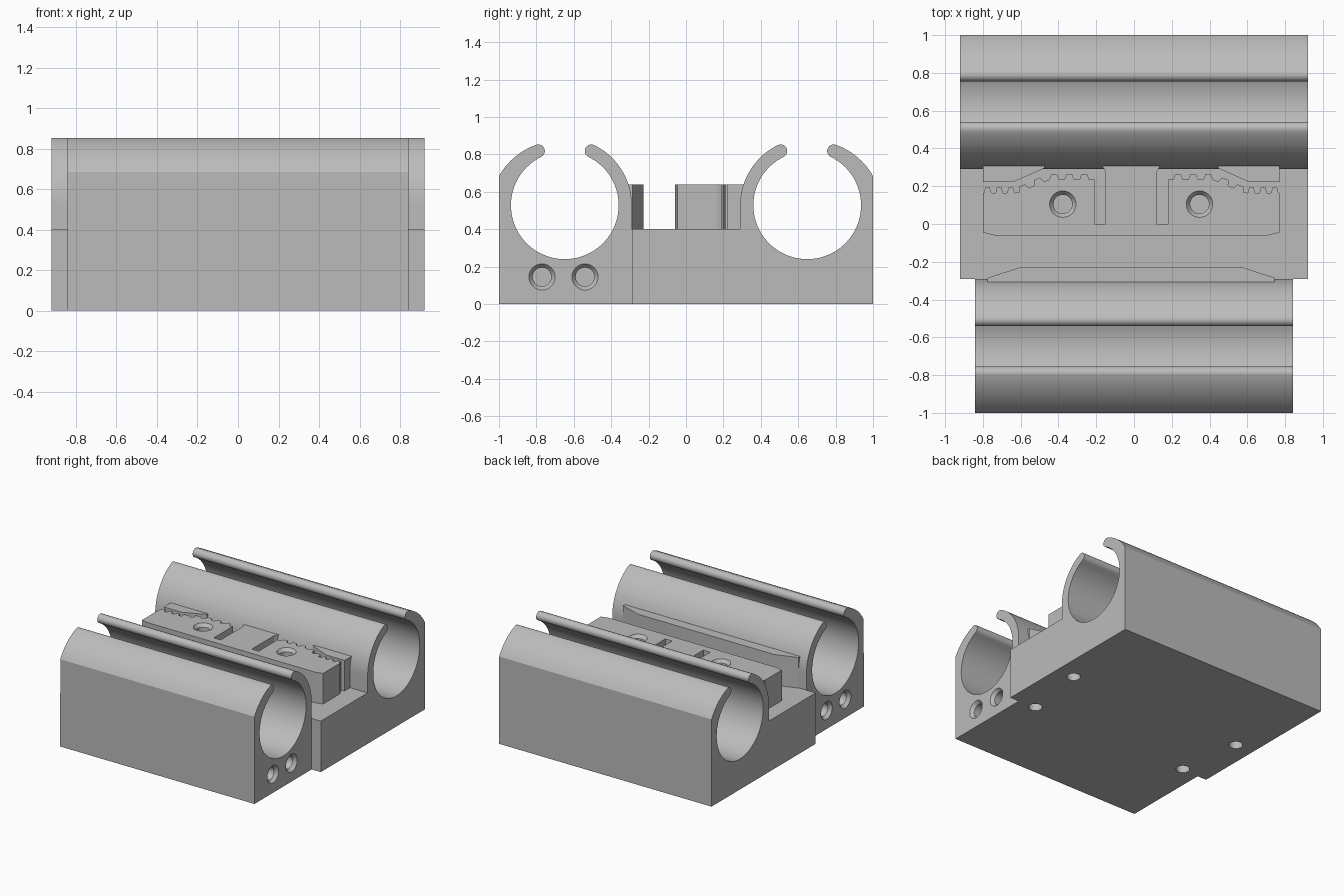
import bpy, bmesh
from math import sin, cos, radians, hypot
from mathutils import Vector

cube = bpy.data.objects.get("Cube")
if cube:
    bpy.data.objects.remove(cube, do_unlink=True)

grey = bpy.data.materials.new("plastic grey")
grey.use_nodes = True
grey.diffuse_color = (0.5, 0.5, 0.5, 1)
grey.node_tree.nodes["Principled BSDF"].inputs["Base Color"].default_value = (0.5, 0.5, 0.5, 1)


def finish(name, bm):
    bmesh.ops.recalc_face_normals(bm, faces=bm.faces)
    mesh = bpy.data.meshes.new(name)
    bm.to_mesh(mesh)
    bm.free()
    mesh.materials.append(grey)
    ob = bpy.data.objects.new(name, mesh)
    bpy.context.collection.objects.link(ob)
    return ob


def prism(name, pts, lo, hi, axis):
    """Extrude an outline along x (points are y, z) or z (points are x, y)."""
    bm = bmesh.new()
    place = (lambda p: (lo, *p)) if axis == "x" else (lambda p: (*p, lo))
    face = bm.faces.new([bm.verts.new(place(p)) for p in pts])
    ext = bmesh.ops.extrude_face_region(bm, geom=[face])
    step = Vector((hi - lo, 0, 0)) if axis == "x" else Vector((0, 0, hi - lo))
    bmesh.ops.translate(bm, vec=step, verts=[v for v in ext["geom"] if isinstance(v, bmesh.types.BMVert)])
    return finish(name, bm)


def arc(c, r0, r1, a0, a1, n):
    pts = []
    for i in range(n + 1):
        t = i / n
        a, r = radians(a0 + (a1 - a0) * t), r0 + (r1 - r0) * t
        pts.append((c[0] + r * cos(a), c[1] + r * sin(a)))
    return pts


# Open bearing clip, measured outward from the middle
CENTRE, BORE, OUTER, GAP = (0.648, 0.528), 0.288, 0.358, 26
MID, TIP = (BORE + OUTER) / 2, (OUTER - BORE) / 2


def clip_profile(start):
    out_a, in_a = 90 - GAP, 90 + GAP
    tip = lambda a: (CENTRE[0] + MID * cos(radians(a)), CENTRE[1] + MID * sin(radians(a)))
    pts = start + [(1, 0)]
    pts += arc(CENTRE, 0.385, OUTER, 24, out_a, 16)
    pts += arc(tip(out_a), TIP, TIP, out_a, out_a + 180, 10)[1:]
    pts += arc(CENTRE, BORE, BORE, out_a, in_a - 360, 64)[1:]
    pts += arc(tip(in_a), TIP, TIP, in_a + 180, in_a + 360, 10)[1:]
    pts += arc(CENTRE, OUTER, OUTER, in_a, 180, 20)[1:]
    return pts


FRONT_X, BACK_X, DECK, TOP = 0.843, 0.922, 0.4, 0.64
front = clip_profile([(0.29, 0)])
front_holder = prism("front_bearing_holder", [(-u, z) for u, z in front], -FRONT_X, FRONT_X, "x")
back = clip_profile([(0.29, DECK), (-0.29, DECK), (-0.29, 0)])
back_holder = prism("back_bearing_holder_and_deck", back, -BACK_X, BACK_X, "x")

# Belt clamp block with toothed back edges
SHIFT = -0.015
path = [(0.785, 0.165), (0.60, 0.165), (0.44, 0.235), (0.2, 0.235)]
teeth = []
for (x0, y0), (x1, y1) in zip(path, path[1:]):
    length = hypot(x1 - x0, y1 - y0)
    dx, dy = (x1 - x0) / length, (y1 - y0) / length
    count = round(length / 0.07)
    pitch = length / count
    for i in range(count):
        for part, h in ((0.08, 0), (0.2, 0.027), (0.6, 0.027), (0.72, 0)):
            d = (i + part) * pitch
            teeth.append((x0 + dx * d + dy * h, y0 + dy * d - dx * h))
half = [(0.725, -0.06), (0.785, -0.045), path[0]] + teeth
half += [(0.195, 0.235), (0.195, 0), (0.135, 0), (0.135, 0.275), (0.155, 0.31)]
outline = [(SHIFT + x, y) for x, y in half] + [(SHIFT - x, y) for x, y in reversed(half)]
belt_clamp = prism("belt_clamp", outline, DECK - 0.02, TOP, "z")

# Guides beside the belt, and the front stop plate
for side, label in ((1, "left"), (-1, "right")):
    wedge = [(0.785, 0.32), (0.785, 0.222), (0.625, 0.222), (0.46, 0.295), (0.46, 0.32)]
    prism(label + "_belt_guide", [(SHIFT + side * x, y) for x, y in wedge], DECK - 0.02, TOP, "z")
stop = [(0.76, -0.32), (0.76, -0.285), (0.585, -0.228)]
stop = [(SHIFT + x, y) for x, y in stop] + [(SHIFT - x, y) for x, y in reversed(stop)]
prism("front_stop_plate", stop, DECK - 0.02, TOP, "z")


def drill(targets, pos, into, rings):
    """Cut a round hole; rings are (radius, depth) pairs."""
    bm = bmesh.new()
    turn = Vector(into).to_track_quat("Z", "Y")
    loops = [[bm.verts.new(Vector(pos) + turn @ Vector((x, y, d))) for x, y in arc((0, 0), r, r, 0, 360, 32)[:-1]]
             for r, d in rings]
    for a, b in zip(loops, loops[1:]):
        for i in range(len(a)):
            bm.faces.new((a[i - 1], a[i], b[i], b[i - 1]))
    bm.faces.new(loops[0])
    bm.faces.new(loops[-1])
    cutter = finish("hole_cutter", bm)
    cutter.hide_render = True
    for ob in targets:
        mod = ob.modifiers.new("hole", "BOOLEAN")
        mod.operation, mod.object, mod.solver = "DIFFERENCE", cutter, "EXACT"
        bpy.context.view_layer.objects.active = ob
        bpy.ops.object.modifier_apply(modifier=mod.name)
    bpy.data.objects.remove(cutter, do_unlink=True)


sunk = [(0.07, -0.02), (0.07, 0), (0.05, 0.025), (0.05, 0.22)]
plain = [(0.05, -0.02), (0.05, 0.2)]
for s in (-1, 1):
    drill([belt_clamp], (SHIFT + s * 0.362, 0.105, TOP), (0, 0, -1), sunk)
    for y in (-0.77, -0.54):
        drill([front_holder], (s * FRONT_X, y, 0.145), (-s, 0, 0), sunk)
    drill([back_holder], (s * 0.765, 0.232, 0), (0, 0, 1), plain)
    drill([front_holder, back_holder], (s * 0.695, -0.28, 0), (0, 0, 1), plain)

# Smooth the curved walls, keep the edges crisp
for ob in bpy.context.collection.objects:
    if ob.type == "MESH" and grey.name in ob.data.materials:
        ob.select_set(True)
        bpy.context.view_layer.objects.active = ob
bpy.ops.object.shade_smooth_by_angle(angle=radians(28))
